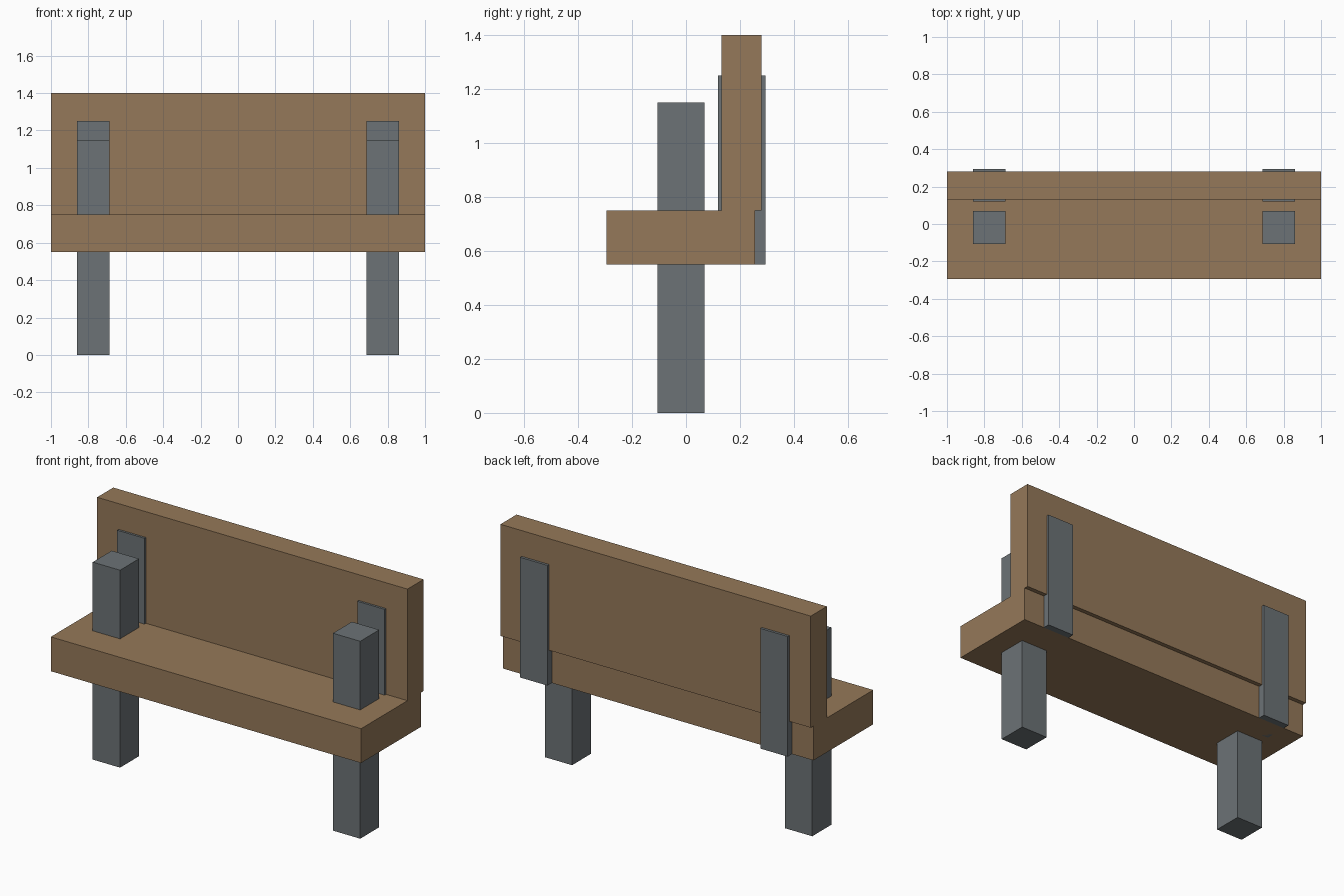
import bpy

if "Cube" in bpy.data.objects:
    bpy.data.objects.remove(bpy.data.objects["Cube"])


def material(name, rgb):
    mat = bpy.data.materials.new(name)
    mat.diffuse_color = (*rgb, 1)
    mat.use_nodes = True
    mat.node_tree.nodes["Principled BSDF"].inputs["Base Color"].default_value = mat.diffuse_color
    return mat


def box(name, lo, hi, mat):
    """Box spanning two opposite corners."""
    bpy.ops.mesh.primitive_cube_add(size=1, location=[(a + b) / 2 for a, b in zip(lo, hi)])
    obj = bpy.context.object
    obj.name = name
    obj.scale = [b - a for a, b in zip(lo, hi)]
    bpy.ops.object.transform_apply(location=False, rotation=False, scale=True)
    obj.data.materials.append(mat)
    return obj


wood = material("wood", (0.30, 0.19, 0.10))
metal = material("metal", (0.15, 0.17, 0.18))

# Seat slab and backrest board
box("seat", (-1, -0.295, 0.55), (1, 0.255, 0.75), wood)
box("backrest", (-1, 0.132, 0.75), (1, 0.28, 1.40), wood)

# Posts pass through the seat; brackets wrap the backrest
for side, x in (("left", -0.774), ("right", 0.774)):
    x0, x1 = x - 0.088, x + 0.088
    box(f"{side}_post", (x0, -0.106, 0), (x1, 0.069, 1.15), metal)
    box(f"{side}_back_bracket", (x0, 0.119, 0.55), (x1, 0.295, 1.25), metal)
